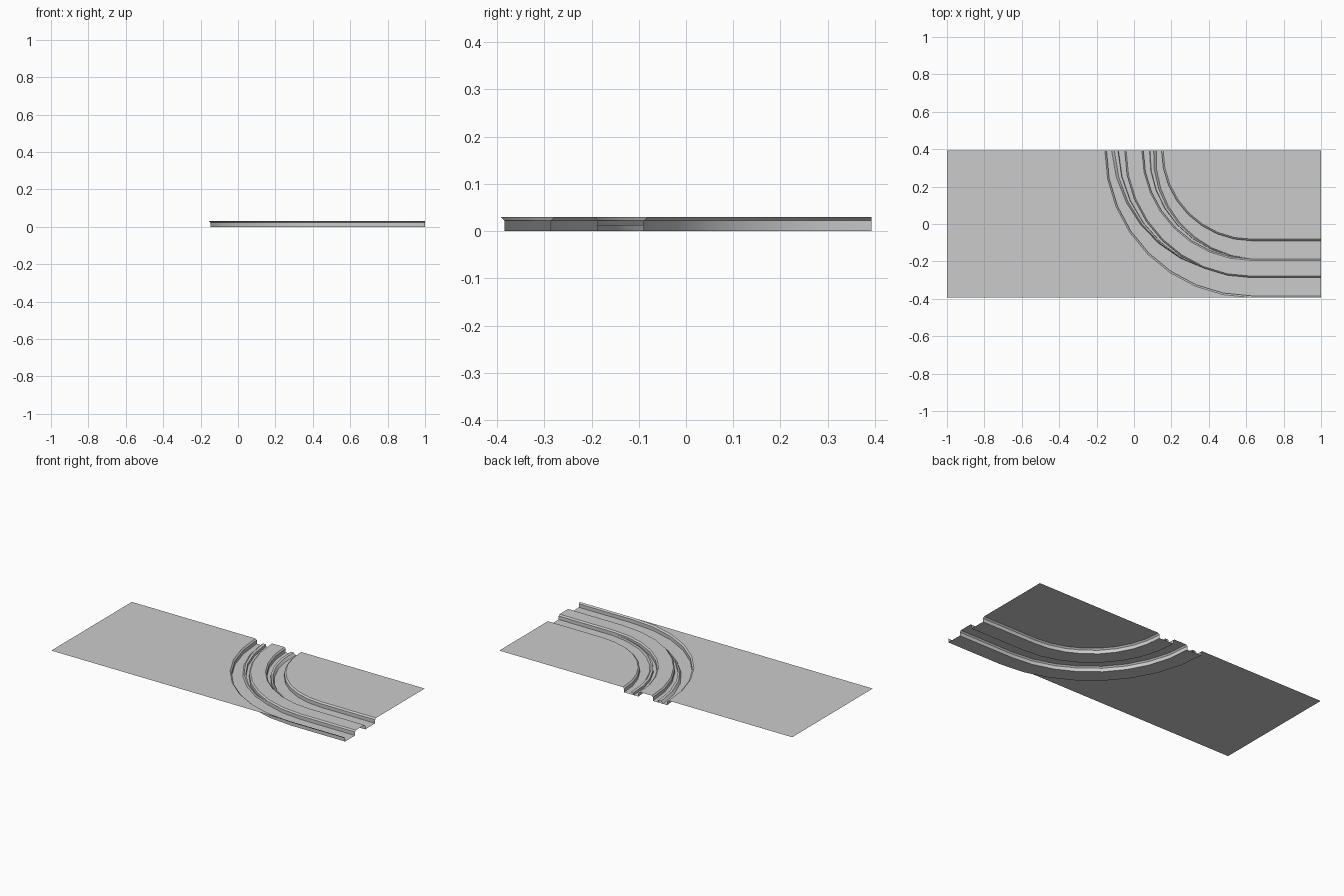
import bpy
import bmesh
from math import sin, cos, pi, radians

cube = bpy.data.objects.get("Cube")
if cube:
    bpy.data.objects.remove(cube, do_unlink=True)

TOP, LIP, RAIL = 0.03, 0.022, 0.013
CX, CY = 0.63, 0.393          # centre of the bend
MID = 0.63                    # radius of the centre line
EDGE = 0.156                  # half width of the whole trackbed
STEPS = 8

grey = bpy.data.materials.new("plain grey")
grey.use_nodes = True
colour = (0.6, 0.6, 0.6, 1)
grey.diffuse_color = colour
grey.node_tree.nodes["Principled BSDF"].inputs["Base Color"].default_value = colour


def bend_point(step, radius, z):
    """Point on the bend; the step after the last is the straight exit."""
    if step > STEPS:
        return (1, CY - radius, z)
    a = pi / 2 * step / STEPS
    return (CX - radius * cos(a), CY - radius * sin(a), z)


def finish(name, bm):
    bmesh.ops.remove_doubles(bm, verts=bm.verts, dist=0.0001)
    for face in bm.faces:
        face.normal_update()
        if face.normal.z < -0.001:
            face.normal_flip()
    mesh = bpy.data.meshes.new(name)
    bm.to_mesh(mesh)
    bm.free()
    mesh.materials.append(grey)
    obj = bpy.data.objects.new(name, mesh)
    bpy.context.collection.objects.link(obj)
    bpy.ops.object.select_all(action='DESELECT')
    obj.select_set(True)
    bpy.context.view_layer.objects.active = obj
    bpy.ops.object.shade_smooth_by_angle(angle=radians(30))


def sweep(name, profile_at, last):
    """Skin a profile of (offset, height) pairs along the bend."""
    bm = bmesh.new()
    rows = [[bm.verts.new(bend_point(i, MID + o, z)) for o, z in profile_at(i)]
            for i in range(last + 1)]
    for a, b in zip(rows, rows[1:]):
        for k in range(len(a) - 1):
            bm.faces.new((a[k], a[k + 1], b[k + 1], b[k]))
    finish(name, bm)


def sheet(name, radius, corners):
    """Flat ground beside the bend."""
    bm = bmesh.new()
    pts = [bend_point(i, radius, TOP) for i in range(STEPS + 2)]
    pts += [(x, y, TOP) for x, y in corners]
    face = bm.faces.new([bm.verts.new(p) for p in pts])
    bmesh.ops.triangulate(bm, faces=[face])
    finish(name, bm)


# Trackbed: two chamfered channels either side of a central ridge
half = [(0.042, TOP), (0.05, LIP), (0.05, 0), (0.147, 0), (0.147, LIP), (EDGE, TOP)]
bed = [(-o, z) for o, z in reversed(half)] + half
sweep("trackbed", lambda i: bed, STEPS + 1)


# Low guide rails that taper into the sides of the ridge
def rail_profile(side, last):
    def at(i):
        keep = 1 - i / last
        shape = [(0.083, 0), (0.086, RAIL), (0.105, RAIL), (0.12, 0)]
        return [(side * (0.05 + (o - 0.05) * keep), z) for o, z in shape]
    return at


for name, side, last in (("outer_rail", 1, 6), ("inner_rail", -1, STEPS)):
    sweep(name, rail_profile(side, last), last)

# Ground outside and inside the bend
sheet("outer_ground", MID + EDGE, [(-1, -CY), (-1, CY)])
sheet("inner_ground", MID - EDGE, [(1, CY)])
